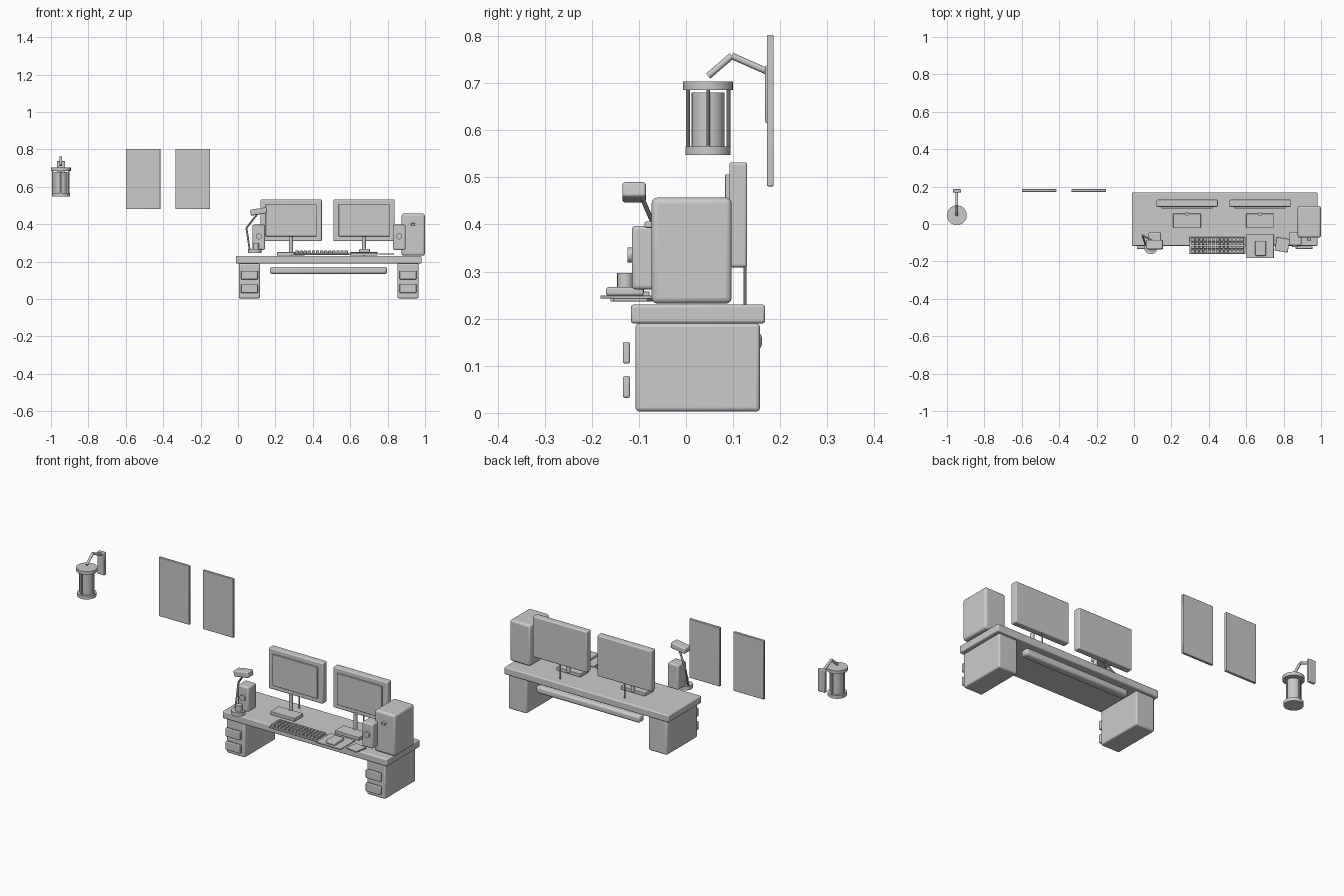
import bpy, bmesh, math
from mathutils import Vector, Matrix

if "Cube" in bpy.data.objects:
    bpy.data.objects.remove(bpy.data.objects["Cube"])


def finish(name, bm, bevel=0, seg=3, smooth=True):
    me = bpy.data.meshes.new(name)
    bmesh.ops.recalc_face_normals(bm, faces=bm.faces)
    bm.to_mesh(me)
    bm.free()
    ob = bpy.data.objects.new(name, me)
    bpy.context.collection.objects.link(ob)
    if bevel:
        m = ob.modifiers.new("bevel", 'BEVEL')
        m.width, m.segments = bevel, seg
    if smooth:
        bpy.ops.object.select_all(action='DESELECT')
        bpy.context.view_layer.objects.active = ob
        ob.select_set(True)
        bpy.ops.object.shade_smooth_by_angle(angle=math.radians(35))
    return ob


def add_cube(bm, lo, hi):
    lo, hi = Vector(lo), Vector(hi)
    mat = Matrix.Translation((lo + hi) / 2) @ Matrix.Diagonal((hi - lo).to_4d())
    bmesh.ops.create_cube(bm, size=1, matrix=mat)


def box(name, x, y, z, bevel=0.0, seg=3, rot=None):
    """Box from axis ranges, optionally turned about its centre."""
    bm = bmesh.new()
    c = Vector(((x[0] + x[1]) / 2, (y[0] + y[1]) / 2, (z[0] + z[1]) / 2))
    h = Vector((x[1] - x[0], y[1] - y[0], z[1] - z[0])) / 2
    add_cube(bm, -h, h)
    ob = finish(name, bm, bevel, seg)
    ob.location = c
    if rot:
        ob.rotation_euler = [math.radians(a) for a in rot]
    return ob


def rod(name, a, b, r, sides=16):
    """Cylinder between two points."""
    a, b = Vector(a), Vector(b)
    bm = bmesh.new()
    mat = Matrix.Translation((a + b) / 2) @ (b - a).to_track_quat('Z', 'Y').to_matrix().to_4x4()
    bmesh.ops.create_cone(bm, cap_ends=True, segments=sides, radius1=r, radius2=r,
                          depth=(b - a).length, matrix=mat)
    return finish(name, bm)


# desk: top, two drawer pedestals with floating drawer fronts, rear bar
box("desk_top", (-0.012, 0.982), (-0.117, 0.168), (0.19, 0.23), 0.006)
for side, x in (("left", 0.005), ("right", 0.853)):
    box(side + "_pedestal", (x, x + 0.112), (-0.107, 0.157), (0.003, 0.19), 0.008)
    for level, z in (("lower", 0.032), ("upper", 0.105)):
        box(f"{side}_{level}_drawer_front", (x + 0.011, x + 0.101),
            (-0.134, -0.119), (z, z + 0.046), 0.004)
box("rear_bar", (0.17, 0.797), (0.115, 0.161), (0.134, 0.172), 0.012)

# two monitors, each with screen panel, buttons, neck, base and cable
for side, x in (("left", 0.12), ("right", 0.51)):
    c = x + 0.163
    box(side + "_monitor", (x, x + 0.328), (0.092, 0.13), (0.309, 0.532), 0.006)
    box(side + "_screen", (x + 0.028, x + 0.3), (0.083, 0.094), (0.335, 0.506), 0.002)
    box(side + "_monitor_base", (c - 0.074, c + 0.074), (-0.02, 0.055), (0.232, 0.25), 0.003)
    rod(side + "_monitor_neck", (c, 0.053, 0.24), (c, 0.053, 0.335), 0.011)
    rod(side + "_monitor_cable", (c, 0.125, 0.225), (c, 0.125, 0.315), 0.003, 8)

# computer tower and its power button
box("computer_tower", (0.875, 0.999), (-0.073, 0.097), (0.232, 0.457), 0.012)
box("power_button", (0.925, 0.947), (-0.088, -0.07), (0.393, 0.406), 0.003)

# speakers with front cones
for side, x in (("left", 0.078), ("right", 0.829)):
    box(side + "_speaker", (x, x + 0.066), (-0.115, -0.045), (0.262, 0.397), 0.008)
    rod(side + "_speaker_cone", (x + 0.033, -0.112, 0.335), (x + 0.033, -0.124, 0.335), 0.016, 20)

# keyboard with a grid of keys
box("keyboard", (0.297, 0.597), (-0.16, -0.07), (0.236, 0.245), 0.002, 2)
bm = bmesh.new()
cols, rows = 13, 4
px, py = 0.284 / cols, 0.08 / rows
for i in range(cols):
    for j in range(rows):
        kx, ky = 0.305 + i * px, -0.155 + j * py
        add_cube(bm, (kx + 0.002, ky + 0.002, 0.243), (kx + px - 0.002, ky + py - 0.002, 0.258))
finish("keys", bm, 0.0015, 1)

# mouse pad, mouse and a slanted notepad
box("mouse_pad", (0.598, 0.748), (-0.182, -0.055), (0.243, 0.249), 0.001, 1)
box("mouse", (0.648, 0.705), (-0.17, -0.09), (0.249, 0.267), 0.005)
box("notepad", (0.757, 0.828), (-0.148, -0.075), (0.237, 0.244), 0.001, 1, (0, 0, -10))

# desk lamp: cup, foot, bent arm and tilted head
rod("desk_lamp_foot", (0.09, -0.125, 0.245), (0.09, -0.125, 0.266), 0.036, 24)
rod("desk_lamp_cup", (0.096, -0.129, 0.264), (0.096, -0.129, 0.297), 0.017, 20)
elbow = (0.045, -0.06, 0.38)
rod("desk_lamp_lower_arm", (0.062, -0.11, 0.266), elbow, 0.005, 10)
rod("desk_lamp_upper_arm", elbow, (0.108, -0.095, 0.46), 0.005, 10)
box("desk_lamp_head", (0.066, 0.154), (-0.135, -0.085), (0.452, 0.484), 0.006, 3, (0, -9, 0))

# two wall panels
for side, x in (("left", -0.6), ("right", -0.334)):
    box(side + "_wall_panel", (x, x + 0.185), (0.172, 0.186), (0.481, 0.802), 0.002, 2)

# wall lantern: cap, base, glass, four rods, bent arm and wall plate
lx, ly = -0.947, 0.047
rod("lantern_cap", (lx, ly, 0.685), (lx, ly, 0.703), 0.053, 24)
rod("lantern_base", (lx, ly, 0.548), (lx, ly, 0.566), 0.048, 24)
rod("lantern_glass", (lx, ly, 0.56), (lx, ly, 0.68), 0.035, 24)
for k in range(4):
    a = k * math.pi / 2
    rx, ry = lx + 0.043 * math.cos(a), ly + 0.043 * math.sin(a)
    rod(f"lantern_rod_{k + 1}", (rx, ry, 0.56), (rx, ry, 0.69), 0.004, 10)
bend = (lx, 0.097, 0.758)
rod("lantern_front_arm", (lx, ly, 0.715), bend, 0.007, 12)
rod("lantern_rear_arm", bend, (lx, 0.172, 0.725), 0.007, 12)
box("lantern_wall_plate", (lx - 0.022, lx + 0.022), (0.168, 0.186), (0.615, 0.738), 0.004)
